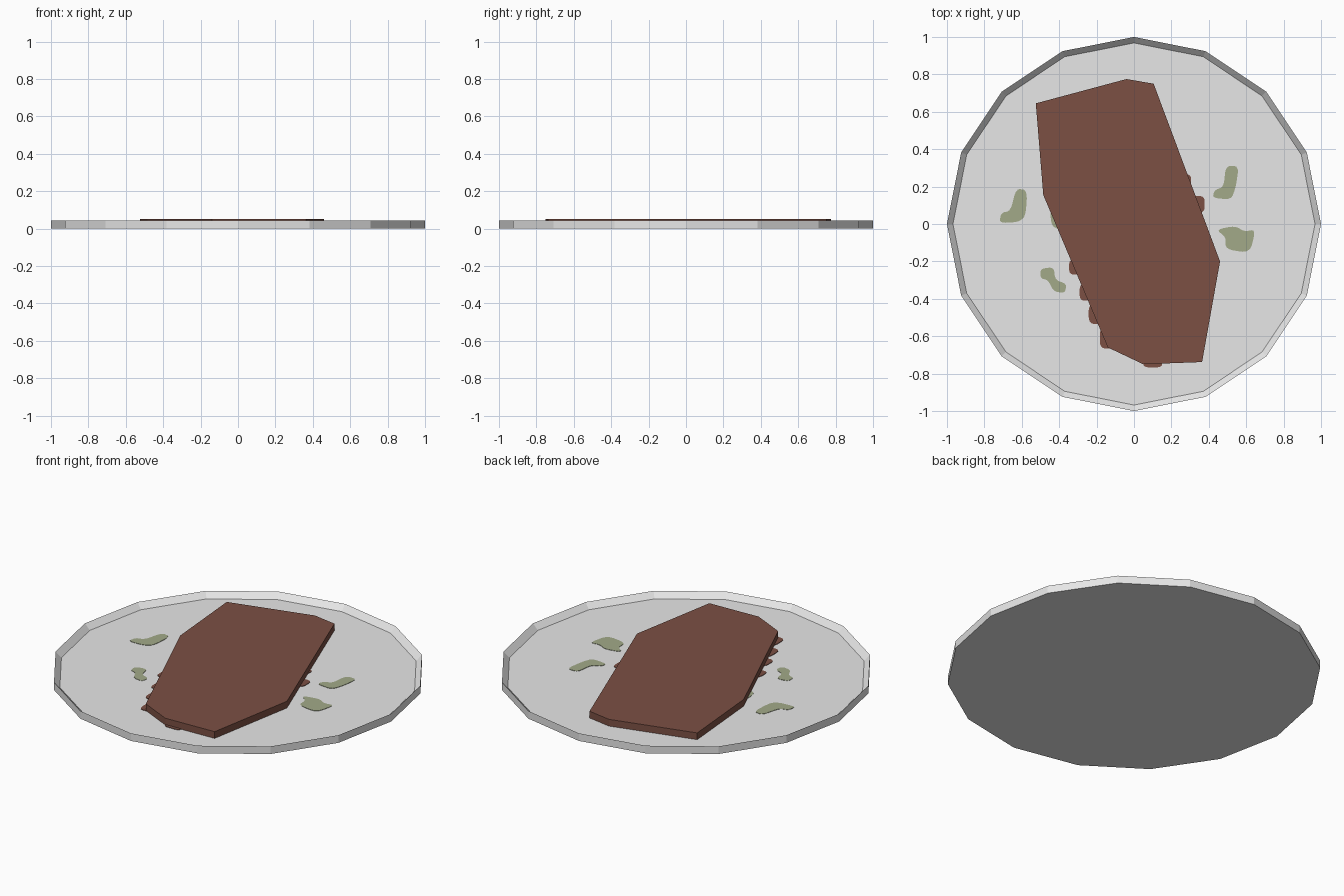
import bpy, bmesh, math

cube = bpy.data.objects.get("Cube")
if cube:
    bpy.data.objects.remove(cube, do_unlink=True)

FLOOR, RIM = 0.012, 0.045


def material(name, rgb):
    m = bpy.data.materials.new(name)
    m.use_nodes = True
    m.diffuse_color = (*rgb, 1)
    m.node_tree.nodes["Principled BSDF"].inputs["Base Color"].default_value = (*rgb, 1)
    return m


white = material("plate white", (0.8, 0.8, 0.8))
brown = material("meat brown", (0.2, 0.08, 0.057))
green = material("herb green", (0.36, 0.4, 0.25))


def finish(name, bm, mat):
    bmesh.ops.recalc_face_normals(bm, faces=bm.faces)
    mesh = bpy.data.meshes.new(name)
    bm.to_mesh(mesh)
    bm.free()
    mesh.materials.append(mat)
    obj = bpy.data.objects.new(name, mesh)
    bpy.context.collection.objects.link(obj)
    return obj


def slab(name, outline, z0, z1, mat):
    """Straight-sided slab with the given outline."""
    bm = bmesh.new()
    face = bm.faces.new([bm.verts.new((x, y, z0)) for x, y in outline])
    up = bmesh.ops.extrude_face_region(bm, geom=[face], use_keep_orig=True)["geom"]
    for v in up:
        if isinstance(v, bmesh.types.BMVert):
            v.co.z = z1
    return finish(name, bm, mat)


def rounded(points, rounds=2):
    """Corner-cut an outline into a soft blob."""
    for _ in range(rounds):
        cut = []
        for (ax, ay), (bx, by) in zip(points, points[1:] + points[:1]):
            cut += [(ax * .8 + bx * .2, ay * .8 + by * .2), (ax * .2 + bx * .8, ay * .2 + by * .8)]
        points = cut
    return points


# Plate: sixteen-sided tray with a sloped inner lip
bm = bmesh.new()
rings = []
for radius, z in ((1, 0), (1, RIM), (0.968, FLOOR)):
    rings.append([bm.verts.new((radius * math.cos(i * math.pi / 8), radius * math.sin(i * math.pi / 8), z))
                  for i in range(16)])
for low, high in zip(rings, rings[1:]):
    for i in range(16):
        j = (i + 1) % 16
        bm.faces.new((low[i], low[j], high[j], high[i]))
bm.faces.new(rings[0])
bm.faces.new(rings[-1])
finish("plate", bm, white)

# Meat slab
slab("meat", [(-.525, .645), (-.485, .155), (-.14, -.66), (.05, -.75),
              (.364, -.738), (.46, -.2), (.105, .75), (-.04, .775)], FLOOR, 0.052, brown)

# Herb patches lying on the plate
herbs = {
    "herb_right_back": [(-.63, .19), (-.57, .18), (-.58, .04), (-.62, .01), (-.72, .005), (-.71, .06), (-.66, .07)],
    "herb_right_front": [(-.5, -.24), (-.43, -.23), (-.42, -.3), (-.36, -.32), (-.37, -.37), (-.43, -.36),
                         (-.46, -.3), (-.5, -.29)],
    "herb_left_back": [(.49, .31), (.56, .31), (.545, .2), (.52, .13), (.42, .14), (.43, .18), (.48, .2)],
    "herb_left_front": [(.44, -.03), (.54, -.01), (.59, -.04), (.65, -.03), (.62, -.155), (.49, -.135), (.49, -.07)],
    "herb_under_meat": [(-.45, .07), (-.4, .06), (-.4, -.03), (-.44, -.01)],
}
for name, outline in herbs.items():
    slab(name, rounded(outline), FLOOR, FLOOR + 0.002, green)

# Small sauce drips peeking out along the edge of the meat
drips = [(.275, .235, .03, .03), (.34, .105, .038, .045), (-.315, -.23, .032, .04), (-.255, -.365, .036, .045),
         (-.2, -.48, .042, .055), (-.145, -.61, .038, .055), (.1, -.745, .05, .022)]
for i, (x, y, w, h) in enumerate(drips):
    corners = [(x - w, y - h), (x + w, y - h), (x + w, y + h), (x - w, y + h)]
    slab(f"sauce_drip_{i + 1}", rounded(corners), FLOOR, FLOOR + 0.003, brown)
